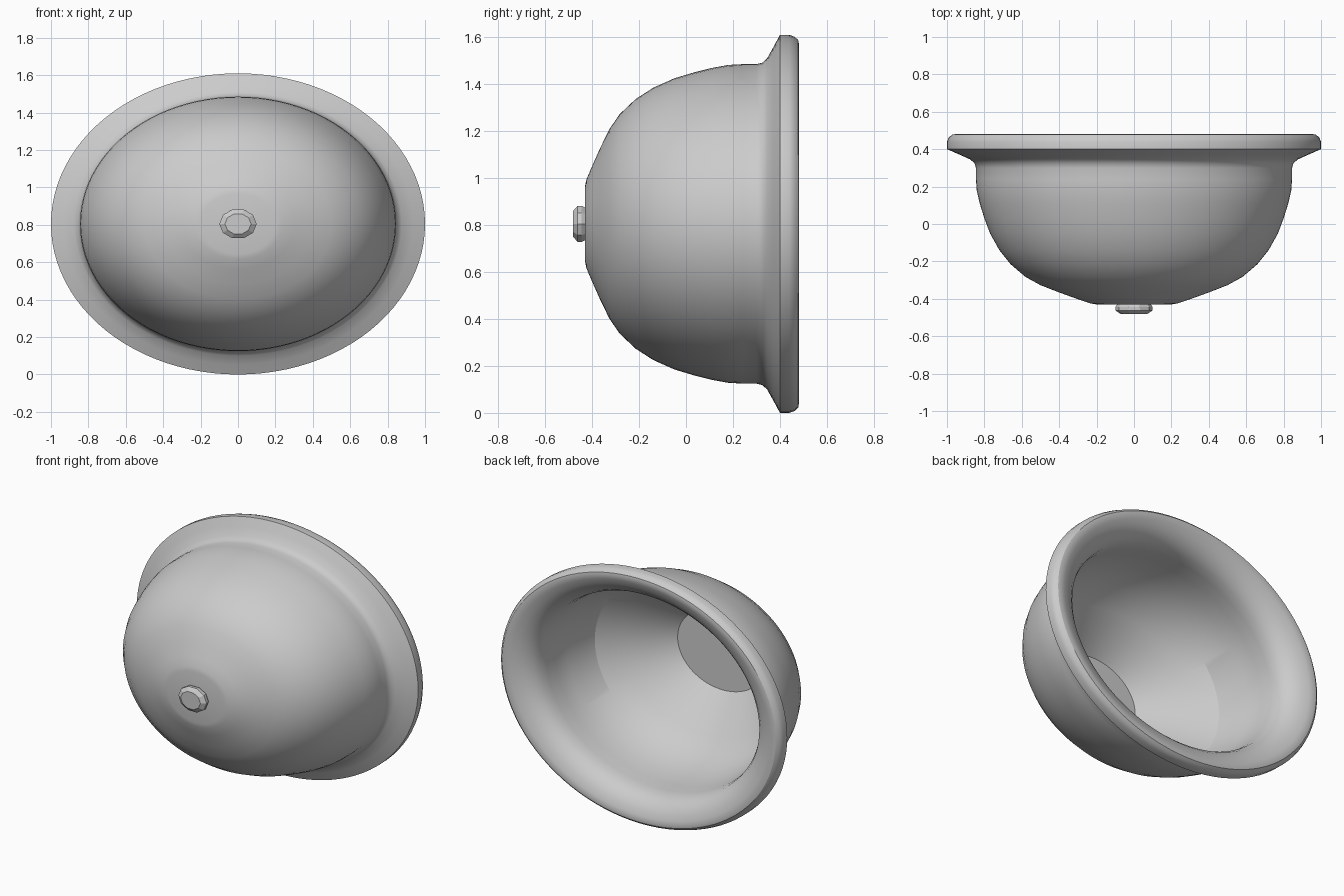
import bpy, bmesh, math

if "Cube" in bpy.data.objects:
    bpy.data.objects.remove(bpy.data.objects["Cube"])

CZ = 0.805       # height of the bowl axis
RATIO = 0.805    # oval: height over width


def lathe(name, profile, segments, angle=35):
    """Oval lathe around the y axis; profile is (radius in x, y), ends are capped."""
    bm = bmesh.new()
    rings = []
    for r, y in profile:
        rings.append([bm.verts.new((r * math.cos(2 * math.pi * i / segments), y,
                                    CZ + RATIO * r * math.sin(2 * math.pi * i / segments)))
                      for i in range(segments)])
    for a, b in zip(rings, rings[1:]):
        for i in range(segments):
            j = (i + 1) % segments
            bm.faces.new((a[i], a[j], b[j], b[i]))
    bm.faces.new(rings[0])
    bm.faces.new(rings[-1])
    bmesh.ops.recalc_face_normals(bm, faces=bm.faces)
    mesh = bpy.data.meshes.new(name)
    bm.to_mesh(mesh)
    bm.free()
    obj = bpy.data.objects.new(name, mesh)
    bpy.context.collection.objects.link(obj)
    bpy.ops.object.select_all(action='DESELECT')
    obj.select_set(True)
    bpy.context.view_layer.objects.active = obj
    if angle:
        bpy.ops.object.shade_smooth_by_angle(angle=math.radians(angle))
    return obj


# outer shell, from the flat base up to the flange
outer = [(0.20, -0.43), (0.235, -0.424), (0.30, -0.402), (0.40, -0.366), (0.50, -0.327),
         (0.58, -0.283), (0.66, -0.215), (0.72, -0.14), (0.77, -0.05), (0.80, 0.03),
         (0.825, 0.11), (0.841, 0.18), (0.845, 0.24), (0.845, 0.30), (0.853, 0.325),
         (0.875, 0.345), (0.935, 0.372), (1.0, 0.40)]
# rounded rim edge
rim = [(1.0, 0.44), (0.99, 0.463), (0.972, 0.478), (0.95, 0.481), (0.92, 0.474)]
# inside: rolled lip, steep wall, stepped cone and flat floor
inner = [(0.88, 0.460), (0.84, 0.438), (0.805, 0.405), (0.782, 0.365), (0.772, 0.31),
         (0.767, 0.23), (0.752, 0.13), (0.69, -0.06), (0.575, -0.16), (0.315, -0.365)]
lathe("sink_basin", outer + rim + inner, 96, 30)

# drain fitting under the basin
lathe("drain_fitting", [(0.085, -0.42), (0.10, -0.445), (0.10, -0.462), (0.07, -0.482)], 10, 0)
